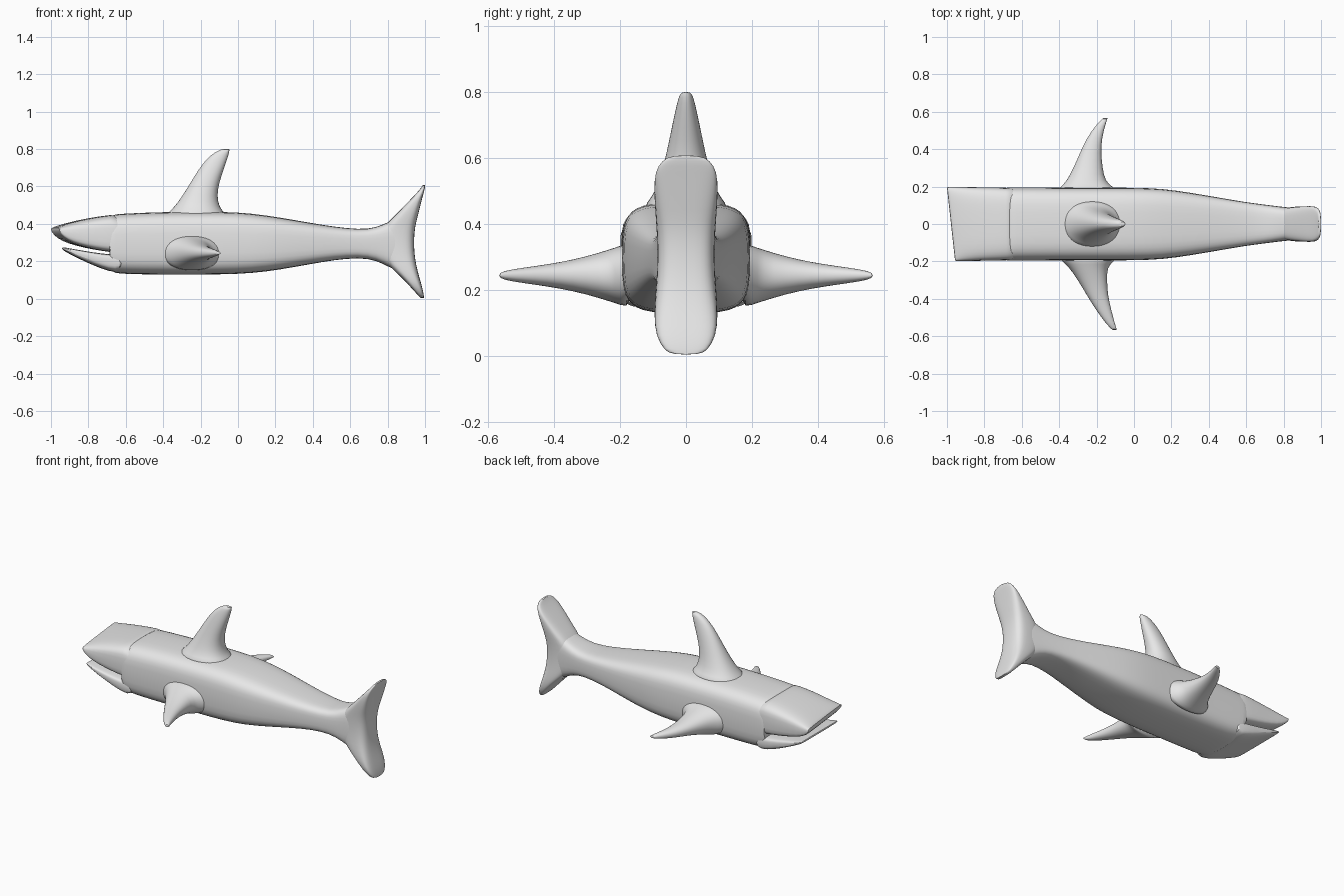
import bpy, bmesh, math
from mathutils import Vector

grey = bpy.data.materials.new("shark grey")
grey.diffuse_color = (0.8, 0.8, 0.8, 1)


def outline(a, b, n_up, n_low, count=20):
    """Rounded-box outline; upper and lower halves may differ in squareness."""
    pts = []
    for i in range(count):
        t = 2 * math.pi * (i + 0.5) / count
        c, s = math.cos(t), math.sin(t)
        n = n_up if s > 0 else n_low
        pts.append((math.copysign(abs(c) ** (2 / n), c) * a,
                    math.copysign(abs(s) ** (2 / n), s) * b))
    return pts


def loft(name, rings):
    """Skin a series of closed rings, cap both ends and smooth the result."""
    bm = bmesh.new()
    rows = [[bm.verts.new(p) for p in ring] for ring in rings]
    for r0, r1 in zip(rows, rows[1:]):
        for i in range(len(r0)):
            j = (i + 1) % len(r0)
            bm.faces.new((r0[i], r0[j], r1[j], r1[i]))
    for row in (rows[0], rows[-1]):
        n = len(row)                       # quad strips across the end
        for k in range(n // 2 - 1):
            a, b = row[k], row[k + 1]
            c, d = row[n - 2 - k], row[n - 1 - k]
            bm.faces.new((a, b, c, d) if c is not b else (a, b, d))
    bmesh.ops.recalc_face_normals(bm, faces=bm.faces)
    mesh = bpy.data.meshes.new(name)
    bm.to_mesh(mesh)
    bm.free()
    mesh.materials.append(grey)
    ob = bpy.data.objects.new(name, mesh)
    bpy.context.collection.objects.link(ob)
    ob.modifiers.new("smooth", 'SUBSURF').levels = 1
    ob.modifiers["smooth"].render_levels = 1
    bpy.context.view_layer.objects.active = ob
    ob.select_set(True)
    bpy.ops.object.shade_smooth_by_angle(angle=math.radians(50))
    ob.select_set(False)
    return ob


def along_x(sections, n_up=4, n_low=4, skew=0.0):
    """Sections of (x, bottom, top, half width), optionally slanted across y."""
    rings = []
    for x, lo, hi, w in sections:
        k = skew * min(1, max(0, (-0.7 - x) / 0.25))
        rings.append([Vector((x - k * y, y, (lo + hi) / 2 + z))
                      for y, z in outline(w, (hi - lo) / 2, n_up, n_low)])
    return rings


# Trunk tapering to the tail stock
loft("body", along_x([
    (-0.69, 0.145, 0.447, 0.196), (-0.66, 0.137, 0.452, 0.197),
    (-0.60, 0.130, 0.457, 0.197), (-0.40, 0.128, 0.465, 0.196),
    (-0.20, 0.128, 0.466, 0.196), (0.0, 0.130, 0.465, 0.196),
    (0.15, 0.143, 0.447, 0.191), (0.30, 0.168, 0.422, 0.169),
    (0.45, 0.196, 0.395, 0.143), (0.58, 0.215, 0.377, 0.120),
    (0.70, 0.217, 0.370, 0.104), (0.78, 0.185, 0.398, 0.094),
    (0.84, 0.150, 0.430, 0.088), (0.90, 0.150, 0.430, 0.080)]))

# Upper jaw with a broad slanted snout
loft("upper_jaw", along_x([
    (-0.979, 0.362, 0.381, 0.198), (-0.965, 0.338, 0.387, 0.200),
    (-0.93, 0.308, 0.400, 0.200), (-0.86, 0.282, 0.419, 0.198),
    (-0.77, 0.262, 0.437, 0.197), (-0.68, 0.248, 0.449, 0.196),
    (-0.62, 0.245, 0.452, 0.190)], 4, 7, 0.11))

# Thin lower jaw
loft("lower_jaw", along_x([
    (-0.942, 0.264, 0.277, 0.180), (-0.92, 0.249, 0.273, 0.188),
    (-0.86, 0.218, 0.262, 0.192), (-0.77, 0.176, 0.247, 0.194),
    (-0.69, 0.146, 0.237, 0.195), (-0.62, 0.134, 0.237, 0.190)], 7, 4))

# Dorsal fin: (height, leading x, trailing x, half thickness)
dorsal = [(0.43, -0.40, -0.05, 0.140), (0.465, -0.37, -0.075, 0.120),
          (0.49, -0.342, -0.098, 0.098), (0.55, -0.298, -0.112, 0.076),
          (0.62, -0.255, -0.100, 0.058), (0.69, -0.212, -0.076, 0.044),
          (0.75, -0.168, -0.056, 0.031), (0.785, -0.122, -0.046, 0.022),
          (0.80, -0.085, -0.046, 0.014)]
loft("dorsal_fin", [[Vector(((a + b) / 2 + u, v, z))
     for u, v in outline((b - a) / 2, w, 2.2, 2.2)] for z, a, b, w in dorsal])

# Pectoral fins: (reach, leading x, trailing x, half thickness)
pectoral = [(0.16, -0.42, -0.07, 0.105), (0.20, -0.39, -0.11, 0.090),
            (0.23, -0.355, -0.148, 0.080), (0.30, -0.312, -0.155, 0.058),
            (0.38, -0.272, -0.158, 0.040), (0.46, -0.228, -0.146, 0.028),
            (0.53, -0.178, -0.128, 0.018), (0.567, -0.140, -0.116, 0.009)]
for side, name in ((1, "left_pectoral_fin"), (-1, "right_pectoral_fin")):
    loft(name, [[Vector(((a + b) / 2 + u - side * 0.025 * min(1, (r - 0.16) / 0.3),
                         side * r, 0.244 + v))
         for u, v in outline((b - a) / 2, w, 2.2, 2.2)] for r, a, b, w in pectoral])

# Crescent tail fin: (height, leading x, trailing x, half width)
tail = [(0.004, 0.978, 0.994, 0.045), (0.018, 0.962, 0.994, 0.066),
        (0.06, 0.925, 0.986, 0.092), (0.12, 0.868, 0.968, 0.097),
        (0.18, 0.800, 0.953, 0.094), (0.24, 0.760, 0.944, 0.089),
        (0.31, 0.750, 0.941, 0.087), (0.38, 0.770, 0.946, 0.089),
        (0.44, 0.835, 0.961, 0.094), (0.50, 0.892, 0.976, 0.097),
        (0.56, 0.951, 0.991, 0.095), (0.592, 0.978, 1.000, 0.072),
        (0.608, 0.988, 1.000, 0.046)]
loft("tail_fin", [[Vector(((a + b) / 2 + u, v, z))
     for u, v in outline((b - a) / 2, w, 3.5, 3.5)] for z, a, b, w in tail])
